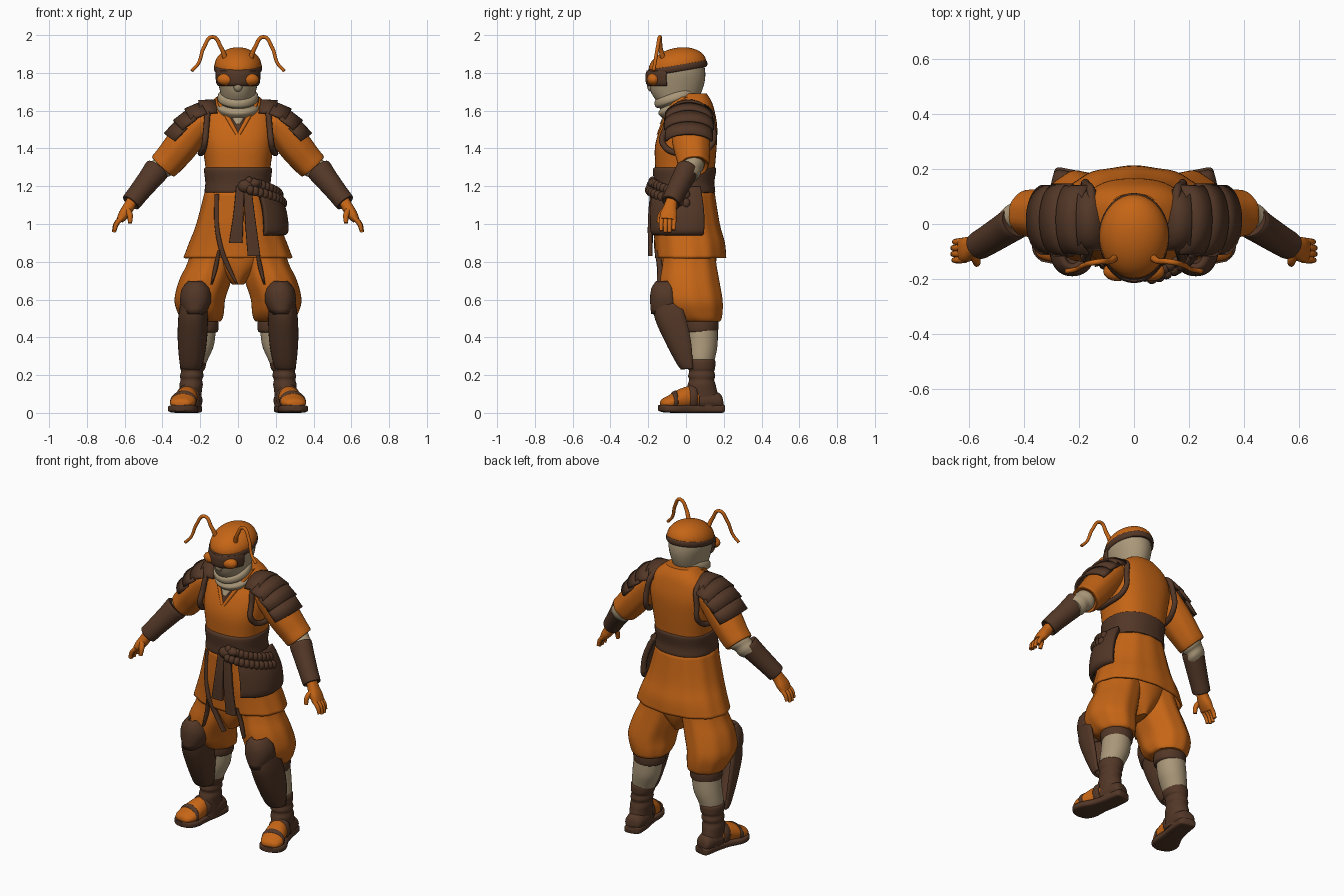
import bpy, bmesh, math
from mathutils import Vector, Matrix


def material(name, rgb):
    m = bpy.data.materials.new(name)
    m.diffuse_color = (*rgb, 1)
    return m


ORANGE = material("burnt orange cloth", (0.56, 0.13, 0.008))
BROWN = material("dark brown leather", (0.085, 0.038, 0.02))
BEIGE = material("beige linen", (0.40, 0.31, 0.19))


def finish(name, bm, mat, mirror=False, thick=0, angle=40):
    bmesh.ops.recalc_face_normals(bm, faces=bm.faces)
    me = bpy.data.meshes.new(name)
    bm.to_mesh(me)
    bm.free()
    me.materials.append(mat)
    for p in me.polygons:
        p.use_smooth = True
    me.set_sharp_from_angle(angle=math.radians(angle))
    ob = bpy.data.objects.new(name, me)
    bpy.context.collection.objects.link(ob)
    if thick:
        s = ob.modifiers.new("thickness", 'SOLIDIFY')
        s.thickness, s.offset = thick, 0
    if mirror:
        ob.modifiers.new("mirror", 'MIRROR')
    return ob


def smooth_path(rows, steps=4):
    """Catmull-Rom through rows of numbers"""
    out = []
    for i in range(len(rows) - 1):
        a, b, c, d = (rows[max(0, min(len(rows) - 1, i + j))] for j in (-1, 0, 1, 2))
        for s in range(steps):
            t = s / steps
            out.append([0.5 * (2 * q + (r - p) * t + (2 * p - 5 * q + 4 * r - w) * t * t
                               + (3 * q - p - 3 * r + w) * t ** 3)
                        for p, q, r, w in zip(a, b, c, d)])
    return out + [list(rows[-1])]


def loft(name, mat, rings, axis=(0, 0, 1), ref=(0, 1, 0), p=2, n=36, arc=None,
         fold=(0, 0), thick=0, mirror=False, steps=4, caps=True):
    """rings: (x, y, z, half width, half depth) across the axis"""
    d = Vector(axis).normalized()
    r = Vector(ref)
    u = (r - d * r.dot(d)).normalized()
    v = u.cross(d)
    bm = bmesh.new()
    rows = []
    a0, a1 = arc or (0, 360)
    cnt = n + 1 if arc else n
    for x, y, z, rx, ry in smooth_path(rings, steps):
        row = []
        for i in range(cnt):
            a = math.radians(a0 + (a1 - a0) * i / n)
            c, s = math.cos(a), math.sin(a)
            k = 1 + fold[1] * math.cos(fold[0] * a)
            c = math.copysign(abs(c) ** (2 / p), c) * k
            s = math.copysign(abs(s) ** (2 / p), s) * k
            row.append(bm.verts.new(Vector((x, y, z)) + v * max(rx, 1e-3) * c + u * max(ry, 1e-3) * s))
        rows.append(row)
    for lo, hi in zip(rows, rows[1:]):
        for i in range(n):
            j = (i + 1) % cnt
            bm.faces.new((lo[i], lo[j], hi[j], hi[i]))
    if caps and not arc:
        bm.faces.new(rows[0])
        bm.faces.new(rows[-1])
    return finish(name, bm, mat, mirror, thick)


def balls(name, mat, items, mirror=False):
    """items: (centre, radii)"""
    bm = bmesh.new()
    for c, r in items:
        bmesh.ops.create_uvsphere(bm, u_segments=16, v_segments=10, radius=1,
                                  matrix=Matrix.Translation(c) @ Matrix.Diagonal((*r, 1)))
    return finish(name, bm, mat, mirror)


def cord(name, mat, pts, radius, mirror=True, cyclic=False):
    """pts: (x, y, z, radius factor)"""
    cu = bpy.data.curves.new(name, 'CURVE')
    cu.dimensions, cu.bevel_depth, cu.bevel_resolution = '3D', radius, 3
    cu.use_fill_caps = True
    sp = cu.splines.new('BEZIER')
    sp.bezier_points.add(len(pts) - 1)
    for b, q in zip(sp.bezier_points, pts):
        b.co, b.radius = q[:3], q[3]
        b.handle_left_type = b.handle_right_type = 'AUTO'
    sp.use_cyclic_u = cyclic
    cu.materials.append(mat)
    ob = bpy.data.objects.new(name, cu)
    bpy.context.collection.objects.link(ob)
    if mirror:
        ob.modifiers.new("mirror", 'MIRROR')


# head: mask, scarf, cap, brow band, goggles, antennae
loft("face_mask", BEIGE, [(0, -.05, 1.63, .08, .09), (0, -.052, 1.69, .092, .13), (0, -.05, 1.75, .106, .148),
                          (0, -.048, 1.80, .115, .15), (0, -.045, 1.85, .113, .14)])
loft("neck_scarf", BEIGE, [(0, -.01, 1.56, .085, .08), (0, -.022, 1.595, .105, .105), (0, -.036, 1.625, .113, .118),
                           (0, -.044, 1.645, .092, .10), (0, -.05, 1.66, .108, .118), (0, -.058, 1.685, .104, .116),
                           (0, -.06, 1.70, .085, .1)], axis=(0, -.35, .94))
TILT = (0, -.17, .985)
loft("helmet_cap", ORANGE, [(0, -.045 - .01 * math.sin(t), 1.835 + .097 * math.sin(t), .125 * math.cos(t), .155 * math.cos(t))
                            for t in (i * math.pi / 16 for i in range(9))], axis=TILT, steps=2)
loft("brow_band", BROWN, [(0, -.043, 1.807, .120, .153), (0, -.044, 1.815, .127, .159),
                          (0, -.046, 1.835, .128, .160), (0, -.047, 1.842, .122, .153)], axis=TILT, steps=2)
loft("goggle_frame", BROWN, [(0, -.05, 1.735, .108, .148), (0, -.05, 1.75, .117, .157), (0, -.05, 1.79, .121, .158),
                             (0, -.05, 1.81, .118, .152)], arc=(-160, -20), thick=.012)
balls("goggle_lens", ORANGE, [((.06, -.172, 1.765), (.052, .036, .034))], mirror=True)
balls("mask_nose", BEIGE, [((0, -.185, 1.735), (.026, .022, .035))])
cord("antenna", ORANGE, [(.065, -.12, 1.87, 1.3), (.09, -.135, 1.935, 1), (.135, -.138, 1.99, .9),
                         (.18, -.15, 1.935, .9), (.21, -.165, 1.85, .8), (.245, -.172, 1.81, .8)], .011)

# torso and V neck
loft("tunic_body", ORANGE, [(0, -.008, 1.17, .165, .15), (0, -.005, 1.30, .172, .158), (0, 0, 1.42, .19, .163),
                            (0, .018, 1.52, .198, .147), (0, .034, 1.60, .18, .117), (0, .04, 1.65, .14, .095),
                            (0, .04, 1.69, .09, .07)], p=2.5, n=48)
loft("neck_lining", BROWN, [(0, -.138, 1.475, .004, .012), (0, -.118, 1.53, .030, .012), (0, -.085, 1.60, .07, .016)], p=3)
loft("neck_undershirt", BEIGE, [(0, -.128, 1.53, .012, .012), (0, -.112, 1.56, .032, .015), (0, -.09, 1.61, .055, .02)])
loft("wrap_collar", ORANGE, [(.004, -.143, 1.475, .012, .012), (.04, -.115, 1.54, .014, .014), (.088, -.062, 1.63, .016, .02),
                             (.095, .0, 1.672, .016, .03)], mirror=True)
cord("armhole_strap", BROWN, [(.16, -.07, 1.60, 1), (.168, -.107, 1.51, 1), (.178, -.12, 1.42, 1), (.198, .02, 1.375, 1),
                              (.18, .135, 1.42, 1), (.172, .14, 1.52, 1), (.155, .11, 1.61, 1)], .016, cyclic=True)

# layered shoulder armour
bm = bmesh.new()
ridge = [Vector(q) for q in ((.125, 1.65), (.2, 1.637), (.268, 1.597), (.325, 1.54), (.372, 1.475))]
for i, half in enumerate((.105, .122, .127, .122)):
    a, b = ridge[i], ridge[i + 1]
    t = (b - a).normalized()
    nrm = Vector((-t.y, t.x))
    rows = []
    for pt, lift in ((a - t * .005, .002), (b + t * .008, .014)):
        row = []
        for k in range(17):
            g = math.radians(-82 + 164 * k / 16)
            q = pt + nrm * (lift + .078 * (math.cos(g) - 1))
            row.append(bm.verts.new((q.x, .015 + half * math.sin(g), q.y)))
        rows.append(row)
    for k in range(16):
        bm.faces.new((rows[0][k], rows[0][k + 1], rows[1][k + 1], rows[1][k]))
finish("shoulder_plates", bm, BROWN, mirror=True, thick=.014)

# arms and hands
ARM = (.23, .03, -.25)
FORE = (.14, -.085, -.175)
loft("sleeve", ORANGE, [(.14, .02, 1.57, .06, .08), (.2, .02, 1.535, .08, .1), (.29, .028, 1.43, .09, .1),
                        (.36, .038, 1.345, .084, .088), (.398, .04, 1.305, .078, .08), (.392, .04, 1.312, .06, .06)],
     axis=ARM, mirror=True, fold=(7, .015))
loft("arm_wrap", BEIGE, [(.37, .04, 1.335, .056, .056), (.40, .034, 1.30, .062, .06), (.42, .026, 1.285, .057, .056),
                         (.44, .018, 1.262, .06, .058), (.46, .01, 1.245, .05, .05)], axis=ARM, mirror=True)
loft("bracer", BROWN, [(.428, .008, 1.29, .055, .05), (.43, .006, 1.287, .068, .06), (.47, -.02, 1.235, .062, .058),
                       (.53, -.058, 1.16, .055, .054), (.567, -.08, 1.113, .052, .05), (.565, -.078, 1.116, .035, .035)],
     axis=FORE, mirror=True, steps=3)
loft("palm", ORANGE, [(.56, -.075, 1.125, .028, .03), (.582, -.085, 1.085, .03, .036), (.605, -.092, 1.05, .028, .045),
                      (.625, -.096, 1.02, .02, .042)], axis=(.5, -.1, -.8), p=2.4, mirror=True)
for i in range(4):
    y, tip = -.062 - .022 * i, (.0, .012, .012, .004)[i]
    cord("finger", ORANGE, [(.612, y, 1.035, 1.1), (.642 + tip * .4, y - .003, 1.0, 1),
                            (.652 + tip * .5, y - .003, .968 - tip, .8)], .0125)
cord("thumb", ORANGE, [(.585, -.11, 1.075, 1.2), (.572, -.135, 1.045, 1.1), (.572, -.145, 1.005, .8)], .014)

# belt, skirt, sash
loft("waist_belt", BROWN, [(0, -.008, 1.165, .168, .152), (0, -.008, 1.172, .177, .163), (0, -.01, 1.22, .173, .160),
                           (0, -.008, 1.285, .18, .168), (0, -.006, 1.30, .172, .16)], p=2.3, n=48)
loft("tunic_skirt", ORANGE, [(0, -.01, 1.18, .166, .152), (0, .003, 1.0, .212, .168), (0, .02, .90, .25, .178),
                             (0, .025, .82, .28, .18)], p=2.2, n=72, fold=(12, .012), thick=.012, caps=False)
loft("front_flap", ORANGE, [(0, .02, .95, .2, .15), (0, .015, .82, .16, .148), (.0, .01, .74, .09, .13),
                            (0, .005, .68, .03, .10)])
loft("flap_trim", BROWN, [(-.112, -.14, 1.16, .012, .012), (-.113, -.15, 1.0, .012, .012), (-.092, -.155, .88, .013, .014),
                          (-.06, -.142, .79, .014, .014), (-.005, -.13, .68, .007, .02)], p=3)
loft("trouser_trim", BROWN, [(.10, -.152, .86, .008, .016), (.118, -.138, .77, .012, .014), (.14, -.14, .68, .005, .016)],
     mirror=True)
loft("sash_tail_short", BROWN, [(.012, -.172, 1.2, .022, .014), (.002, -.188, 1.05, .027, .012), (-.012, -.186, .9, .036, .012)], p=5)
loft("sash_tail_long", BROWN, [(.05, -.172, 1.2, .02, .014), (.065, -.19, 1.02, .028, .012), (.085, -.188, .83, .034, .012)], p=5)
balls("sash_knot", BROWN, [((.04, -.18, 1.2), (.042, .03, .035)), ((.085, -.172, 1.215), (.035, .03, .025))])
loft("hip_pouch", BROWN, [(0, 0, .955, .238, .192), (0, 0, .97, .252, .203), (0, 0, 1.06, .243, .203), (0, -.005, 1.14, .215, .193),
                          (0, -.005, 1.19, .185, .175)], arc=(-58, 24), p=2.2, thick=.032)
beads = []
for i in range(11):
    a = math.radians(-72 + 7.5 * i)
    for row in range(2):
        z = 1.225 - .007 * i - .045 * row
        k = .012 + .02 * row + .003 * i
        beads.append((((.178 + k) * math.cos(a), -.01 + (.165 + k) * math.sin(a), z), (.021, .021, .026)))
balls("bead_drape", BROWN, beads)

# legs
loft("trouser_leg", ORANGE, [(.10, .01, .95, .12, .13), (.138, .018, .80, .125, .14), (.172, .02, .70, .138, .155),
                             (.2, .032, .60, .134, .16), (.195, .05, .53, .122, .142), (.19, .075, .485, .1, .105),
                             (.195, .08, .49, .06, .06)], mirror=True, n=48, fold=(9, .018))
loft("knee_band", BROWN, [(.197, .08, .425, .08, .08), (.196, .08, .437, .091, .09), (.196, .08, .48, .092, .092),
                          (.196, .08, .51, .08, .08)], mirror=True)
loft("calf_wrap", BEIGE, [(.2, .085, .45, .083, .083), (.21, .085, .36, .083, .082), (.228, .08, .29, .072, .074),
                          (.235, .08, .25, .06, .065)], mirror=True)
loft("ankle_sock", BROWN, [(.236, .08, .285, .06, .065), (.237, .08, .275, .07, .075), (.24, .082, .235, .066, .072),
                           (.243, .083, .22, .058, .066), (.245, .083, .195, .063, .072), (.247, .083, .175, .057, .066),
                           (.248, .083, .15, .062, .074), (.25, .084, .11, .058, .082), (.248, .09, .03, .056, .1)],
     mirror=True, steps=3)
loft("shin_guard", BROWN, [(.25, .03, .235, .045, .052), (.247, .025, .27, .056, .072), (.242, .01, .38, .07, .115),
                           (.238, -.02, .5, .072, .138), (.232, -.045, .58, .066, .12)],
     arc=(-185, 5), p=2.5, n=24, thick=.014, mirror=True)
loft("knee_cap", BROWN, [(.222, -.085, .692, .034, .065), (.222, -.085, .655, .066, .09), (.224, -.08, .59, .074, .1),
                         (.23, -.075, .525, .045, .10)],
     arc=(-185, 5), p=2.3, n=24, thick=.02, mirror=True, steps=2)

# feet: sole, foot, sandal straps
FOOT = (.2, -1, 0)
UP = (0, 0, 1)
loft("sandal_sole", BROWN, [(.238, .2, .024, .03, .018), (.24, .185, .022, .05, .022), (.25, .1, .021, .056, .021),
                            (.268, .02, .021, .06, .021), (.29, -.06, .021, .078, .021), (.302, -.115, .023, .066, .02),
                            (.308, -.142, .026, .03, .016)], axis=FOOT, ref=UP, p=4, mirror=True)
loft("foot", ORANGE, [(.255, .08, .075, .045, .06), (.268, .02, .08, .055, .062), (.282, -.04, .068, .064, .056),
                      (.296, -.09, .055, .066, .038), (.304, -.125, .05, .048, .024), (.307, -.135, .048, .02, .01)],
     axis=FOOT, ref=UP, mirror=True)
loft("toe_strap", BROWN, [(.285, -.052, .062, .062, .052), (.287, -.057, .062, .069, .057), (.291, -.07, .06, .07, .052),
                          (.293, -.076, .058, .064, .044)], axis=FOOT, ref=UP, mirror=True, steps=2)
loft("instep_strap", BROWN, [(.26, .05, .08, .056, .066), (.262, .045, .08, .063, .07), (.268, .018, .08, .062, .07),
                             (.27, .012, .08, .056, .063)], axis=FOOT, ref=UP, mirror=True, steps=2)
loft("heel_cup", BROWN, [(.24, .192, .05, .03, .025), (.242, .175, .06, .05, .045), (.247, .11, .065, .06, .055),
                         (.256, .06, .06, .06, .05)], axis=FOOT, ref=UP, mirror=True)
